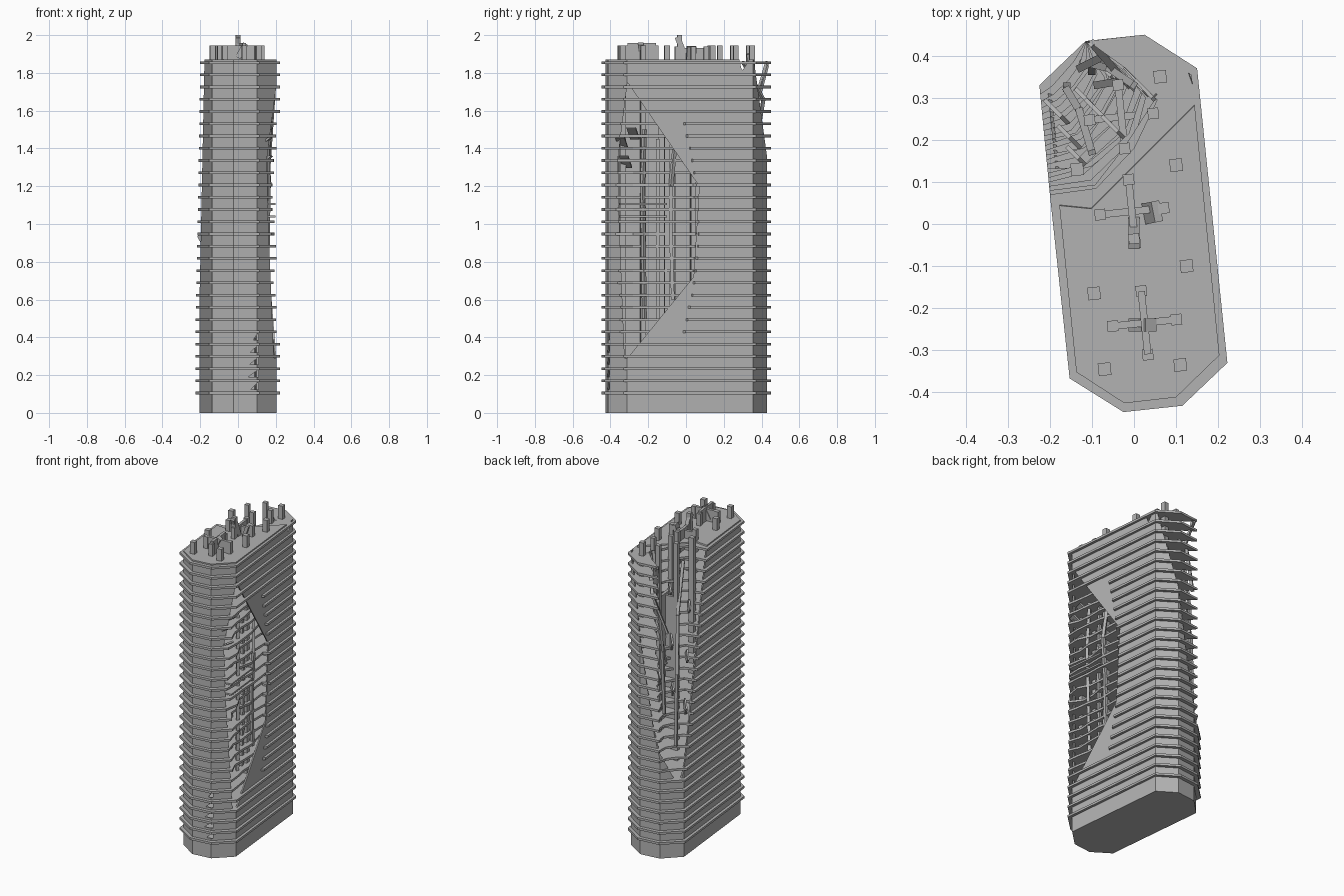
import bpy, bmesh, math, random
from mathutils import Vector, Matrix

if "Cube" in bpy.data.objects:
    bpy.data.objects.remove(bpy.data.objects["Cube"])

random.seed(7)
TILT = math.radians(5.9)          # the plan is turned slightly about z

concrete = bpy.data.materials.new("concrete_grey")
concrete.diffuse_color = (0.45, 0.45, 0.45, 1)
concrete.use_nodes = True
concrete.node_tree.nodes["Principled BSDF"].inputs["Base Color"].default_value = concrete.diffuse_color

# Plan outline of a floor plate, clockwise from the back
PLAN = [(0.025, 0.45), (0.15, 0.37), (0.222, -0.33), (0.115, -0.432),
        (-0.025, -0.447), (-0.153, -0.367), (-0.225, 0.33), (-0.115, 0.435)]
WALL = [(0.023, 0.428), (0.137, 0.355), (0.203, -0.312), (0.10, -0.412),
        (-0.023, -0.426), (-0.137, -0.352), (-0.205, 0.313), (-0.105, 0.413)]


def finish(name, bm):
    bmesh.ops.recalc_face_normals(bm, faces=bm.faces[:])
    me = bpy.data.meshes.new(name)
    bm.to_mesh(me)
    bm.free()
    me.materials.append(concrete)
    ob = bpy.data.objects.new(name, me)
    bpy.context.collection.objects.link(ob)
    return ob


def add_prism(bm, pts, z0, z1):
    lo = [bm.verts.new((x, y, z0)) for x, y in pts]
    hi = [bm.verts.new((x, y, z1)) for x, y in pts]
    bm.faces.new(lo)
    bm.faces.new(hi)
    n = len(pts)
    for i in range(n):
        j = (i + 1) % n
        bm.faces.new((lo[i], lo[j], hi[j], hi[i]))


def add_box(bm, cx, cy, sx, sy, z0, z1, rot=-0.0):
    m = (Matrix.Translation((cx, cy, (z0 + z1) / 2)) @ Matrix.Rotation(rot + TILT, 4, 'Z')
         @ Matrix.Diagonal((sx, sy, z1 - z0, 1)))
    bmesh.ops.create_cube(bm, size=1, matrix=m)


def add_beam(bm, p, q, w, t):
    p, q = Vector(p), Vector(q)
    d = q - p
    m = (Matrix.Translation((p + q) / 2) @ d.to_track_quat('Z', 'Y').to_matrix().to_4x4()
         @ Matrix.Diagonal((w, t, d.length, 1)))
    bmesh.ops.create_cube(bm, size=1, matrix=m)


def hull_cutter(name, pts):
    bm = bmesh.new()
    for p in pts:
        bm.verts.new(p)
    res = bmesh.ops.convex_hull(bm, input=bm.verts[:])
    junk = [v for v in res["geom_interior"] if isinstance(v, bmesh.types.BMVert)]
    bmesh.ops.delete(bm, geom=junk, context='VERTS')
    ob = finish(name, bm)
    ob.hide_render = True
    ob.hide_set(True)
    return ob


# Tower wall: octagonal shell, opened by the cutters below
bm = bmesh.new()
add_prism(bm, WALL, 0, 1.87)
wall = finish("tower_wall", bm)

bm = bmesh.new()
add_prism(bm, [(x * 0.955, y * 0.98) for x, y in WALL], 0.012, 1.862)
hollow = finish("hollow_cutter", bm)
hollow.hide_render = True
hollow.hide_set(True)

side_profile = [(-0.325, 0.29), (-0.31, 0.29), (0.04, 0.72), (0.07, 1.2),
                (-0.31, 1.75), (-0.36, 1.35), (-0.355, 1.05)]
cutters = [hollow,
           hull_cutter("side_hole_cutter", [(x, y, z) for y, z in side_profile for x in (0.09, 0.4)]),
           hull_cutter("back_hole_cutter", [(-0.17, 0.32, 0.48), (-0.25, 0.34, 0.48), (-0.13, 0.45, 0.48),
                                            (-0.3, 0.05, 1.9), (-0.1, 0.03, 1.9), (0.16, 0.29, 1.9),
                                            (0.05, 0.6, 1.9), (-0.3, 0.6, 1.9)])]
# Small torn openings low on the front edge
for i, w in enumerate((0.03, 0.045, 0.04, 0.035, 0.02)):
    z = 0.125 + i * 0.065
    tri = [(0.108, z), (0.1 - w, z), (0.108, z + 0.04)]
    cutters.append(hull_cutter("front_tear_cutter_%d" % i,
                               [(x, y, zz) for x, zz in tri for y in (-0.46, -0.38)]))
for c in cutters:
    mod = wall.modifiers.new(c.name, 'BOOLEAN')
    mod.operation = 'DIFFERENCE'
    mod.solver = 'EXACT'
    mod.object = c

# Floor plates: full octagons, torn back where the two holes are
B_TOP = [(-0.2, 0.07), (-0.09, 0.085), (0.0, 0.18), (0.055, 0.295), (-0.02, 0.37), (-0.11, 0.435)]
B_FULL = [(-0.225, 0.33), (-0.205, 0.35), (-0.185, 0.37), (-0.16, 0.393), (-0.14, 0.412), (-0.115, 0.435)]


def side_x(y):
    return 0.222 - 0.1029 * (y + 0.33)


def floor_outline(z, top):
    pts = PLAN[:2]
    if 0.40 < z < 1.56:
        a = math.sin(math.pi * (z - 0.35) / 1.26)
        y0 = -0.02 + 0.09 * a
        pts.append((side_x(y0), y0))
        for y in (y0 - 0.02, -0.11, -0.2, -0.28):
            pts.append((side_x(y) - 0.022 - 0.05 * a * random.random(), y))
        t = 0.15 + 0.3 * a * random.random()
        pts.append((0.222 - 0.107 * t, -0.33 - 0.102 * t))
    else:
        pts.append(PLAN[2])
    pts += PLAN[3:6]
    if z > 0.5:
        b = ((z - 0.5) / 1.355) ** 0.8
        for i, (f, t) in enumerate(zip(B_FULL, B_TOP)):
            j = 0 if top or i in (0, 5) else 0.018 * b
            pts.append(tuple(f[k] + (t[k] - f[k]) * b + random.uniform(-j, j) for k in (0, 1)))
    else:
        pts += PLAN[6:]
    return pts


bm = bmesh.new()
for i in range(28):
    z = 0.105 + i * 0.0648
    add_prism(bm, floor_outline(z, i == 27), z - 0.007, z + 0.007)
finish("floor_plates", bm)

# Columns running up through the roof
bm = bmesh.new()
for x, y in [(0.062, 0.35), (0.10, 0.14), (0.125, -0.10), (0.11, -0.335),
             (-0.07, -0.345), (-0.095, -0.165), (-0.135, 0.13)]:
    add_box(bm, x, y, 0.03, 0.03, 0.005, 1.945)
finish("columns", bm)

# Cross-shaped cores with a column at the end of every arm
bm = bmesh.new()
for cx, cy, wall_top, col_top in [(-0.005, 0.03, 1.92, 1.94), (0.025, -0.235, 1.945, 1.945),
                                  (-0.03, 0.255, 1.6, 1.945)]:
    add_box(bm, cx, cy, 0.15, 0.017, 0.005, wall_top)
    add_box(bm, cx, cy, 0.017, 0.15, 0.006, wall_top + 0.012)
    for k in range(4):
        ang = TILT + k * math.pi / 2
        add_box(bm, cx + 0.076 * math.cos(ang), cy + 0.076 * math.sin(ang),
                0.026, 0.026, 0.005, col_top)
finish("cross_cores", bm)

# Broken pieces standing on the roof
bm = bmesh.new()
add_beam(bm, (0.0, 0.005, 1.86), (0.0, -0.045, 1.99), 0.025, 0.03)
add_beam(bm, (0.03, 0.025, 1.86), (0.055, 0.03, 1.94), 0.05, 0.02)
add_beam(bm, (0.0, -0.24, 1.88), (0.04, -0.24, 1.955), 0.03, 0.03)
add_box(bm, 0.0, -0.035, 0.026, 0.024, 1.86, 2.0)
finish("roof_wreckage", bm)

# Bent beams hanging in the back opening
bm = bmesh.new()
paths = [[(0.0, 0.33, 1.9), (-0.06, 0.37, 1.6), (-0.10, 0.38, 1.3), (-0.10, 0.36, 0.9)],
         [(-0.10, 0.43, 1.86), (-0.04, 0.36, 1.62), (-0.01, 0.33, 1.4)],
         [(-0.08, 0.43, 1.84), (-0.03, 0.34, 1.5), (-0.09, 0.33, 1.2)],
         [(0.05, 0.30, 1.86), (-0.05, 0.41, 1.66), (-0.13, 0.37, 1.42)],
         [(-0.10, 0.17, 1.8), (-0.13, 0.27, 1.5), (-0.16, 0.32, 1.15), (-0.16, 0.33, 0.7)]]
for path in paths:
    for p, q in zip(path, path[1:]):
        add_beam(bm, p, q, 0.018, 0.012)
finish("back_bent_beams", bm)

# Sagging floor strips in the back opening
bm = bmesh.new()
for i in range(9):
    z = 0.95 + i * 0.0972
    b = ((z - 0.5) / 1.355) ** 0.8
    k = 1 + i % 3
    f, t = Vector(B_FULL[k]), Vector(B_TOP[k])
    edge = f.lerp(t, b)
    tip = edge + Vector((-0.045, 0.045)) * (0.6 + 0.5 * random.random())
    add_beam(bm, (edge.x, edge.y, z), (tip.x, tip.y, z - 0.03 - 0.02 * random.random()), 0.01, 0.07)
finish("back_sagging_strips", bm)

# Wreckage in the side opening: bent column and fallen plates
bm = bmesh.new()
for path in [[(0.15, -0.06, 1.4), (0.165, -0.08, 1.2), (0.15, -0.08, 0.95), (0.15, -0.07, 0.6)],
             [(0.15, -0.22, 1.5), (0.16, -0.23, 1.2), (0.15, -0.22, 0.5)],
             [(0.13, -0.15, 1.45), (0.14, -0.15, 1.1), (0.13, -0.15, 0.5)]]:
    for p, q in zip(path, path[1:]):
        add_beam(bm, p, q, 0.018, 0.018)
for z in (1.035, 1.10):
    add_box(bm, 0.13, -0.23, 0.11, 0.25, z, z + 0.01)
for y, z in [(-0.31, 1.3), (-0.27, 1.45), (-0.33, 1.4)]:
    add_beam(bm, (0.10, y, z), (0.175, y - 0.02, z + 0.06), 0.05, 0.01)
finish("side_wreckage", bm)
